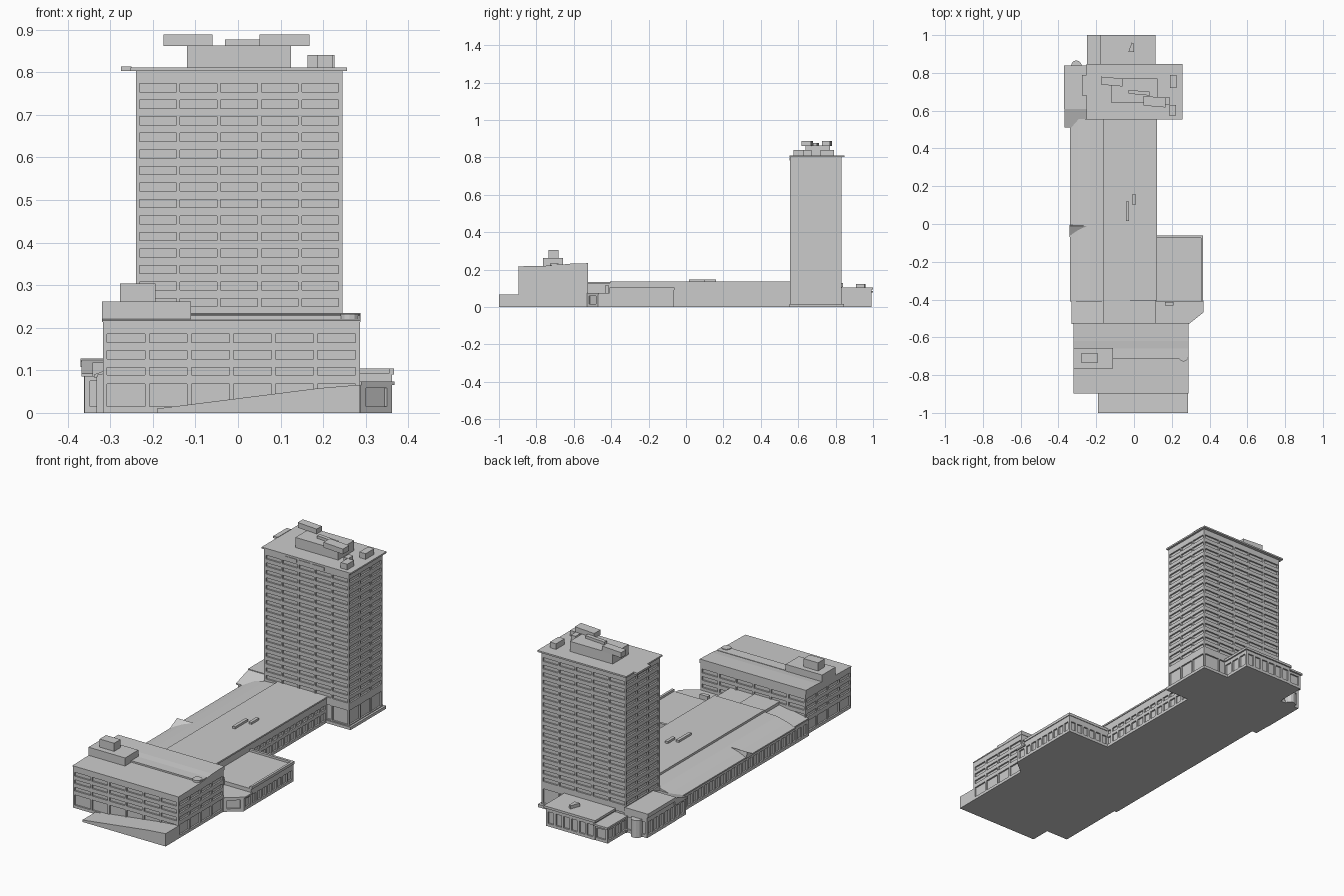
import bpy, bmesh
from mathutils import Vector


def finish(name, bm):
    bmesh.ops.remove_doubles(bm, verts=bm.verts, dist=1e-5)
    bmesh.ops.recalc_face_normals(bm, faces=bm.faces)
    me = bpy.data.meshes.new(name)
    bm.to_mesh(me)
    bm.free()
    ob = bpy.data.objects.new(name, me)
    bpy.context.collection.objects.link(ob)
    return ob


def prism(name, pts, vec):
    """Closed solid: planar outline swept along a vector."""
    bm = bmesh.new()
    a = [bm.verts.new(p) for p in pts]
    b = [bm.verts.new(Vector(p) + Vector(vec)) for p in pts]
    bm.faces.new(a)
    bm.faces.new(b)
    for i in range(len(a)):
        j = (i + 1) % len(a)
        bm.faces.new((a[i], a[j], b[j], b[i]))
    return finish(name, bm)


def box(name, x0, x1, y0, y1, z0, z1):
    return prism(name, [(x0, y0, z0), (x1, y0, z0), (x1, y1, z0), (x0, y1, z0)], (0, 0, z1 - z0))


def spans(start, end, n, gap):
    """n equal window intervals with gaps around each."""
    w = (end - start - gap * (n + 1)) / n
    return [(start + gap + i * (w + gap), start + gap + i * (w + gap) + w) for i in range(n)]


def facade(bm, p, q, cols, rows, height, depth):
    """Wall from p to q (outside on the right) with recessed windows."""
    p, q = Vector((*p, 0)), Vector((*q, 0))
    length = (q - p).length
    d = (q - p) / length
    inward = Vector((-d.y, d.x, 0)) * depth
    us = [0] + [c for s in cols for c in s] + [length]
    zs = [0] + [c for s in rows for c in s] + [height]
    for i in range(len(us) - 1):
        for j in range(len(zs) - 1):
            c = [p + d * u + Vector((0, 0, z)) for u, z in
                 ((us[i], zs[j]), (us[i + 1], zs[j]), (us[i + 1], zs[j + 1]), (us[i], zs[j + 1]))]
            o = [bm.verts.new(v) for v in c]
            if i % 2 and j % 2:
                n = [bm.verts.new(v + inward) for v in c]
                bm.faces.new(n)
                for k in range(4):
                    m = (k + 1) % 4
                    bm.faces.new((o[k], o[m], n[m], n[k]))
            else:
                bm.faces.new(o)


def block(name, outline, counts, rows, height, gap=0.01, depth=0.008):
    """Building volume; counts gives the window columns on each side."""
    bm = bmesh.new()
    for i, n in enumerate(counts):
        p, q = outline[i], outline[(i + 1) % len(outline)]
        length = (Vector(q) - Vector(p)).length
        cols = spans(0, length, n, gap) if n else []
        facade(bm, p, q, cols, rows if n else [], height, depth)
    for z in (0, height):
        bm.faces.new([bm.verts.new((x, y, z)) for x, y in outline])
    return finish(name, bm)


def rect(x0, x1, y0, y1):
    return [(x0, y0), (x1, y0), (x1, y1), (x0, y1)]


# Tower with stacked window rows, plinth and roof slab
rows = [(0.02, 0.095)] + [(0.754 - 0.0388 * i, 0.773 - 0.0388 * i) for i in range(16, -1, -1)]
block("tower", rect(-0.24, 0.245, 0.557, 0.832), (5, 3, 5, 3), rows, 0.803, 0.009)
box("tower_plinth", -0.25, 0.256, 0.553, 0.845, 0, 0.015)
box("tower_roof_slab", -0.252, 0.256, 0.553, 0.848, 0.803, 0.811)
box("roof_ledge_left", -0.275, -0.25, 0.68, 0.79, 0.803, 0.813)
for i in range(3):
    box("top_vent_slot", -0.122 + i * 0.079, -0.053 + i * 0.079, 0.554, 0.56, 0.782, 0.799)

# Tower roof machinery
box("roof_penthouse", -0.12, 0.125, 0.64, 0.77, 0.81, 0.863)
for x0, x1, y0, y1 in ((-0.175, -0.06, 0.728, 0.78), (0.05, 0.168, 0.617, 0.678), (-0.03, 0.085, 0.68, 0.71)):
    top = 0.877 if x0 == -0.03 else 0.888
    prism("penthouse_upper_unit", [(x0, y0 + 0.01, 0.861), (x1, y0, 0.861), (x1, y1 - 0.01, 0.861), (x0, y1, 0.861)],
          (0, 0, top - 0.861))
box("roof_unit_front", 0.185, 0.222, 0.575, 0.63, 0.81, 0.84)
box("roof_unit_back", 0.19, 0.226, 0.72, 0.79, 0.81, 0.84)
box("roof_unit_link", 0.163, 0.19, 0.63, 0.67, 0.81, 0.84)

# Long low hall with flat main roof
hall_rows = [(0.015, 0.055), (0.072, 0.092)]
block("hall", rect(-0.165, 0.117, -0.53, 0.56), (0, 22, 0, 0), hall_rows, 0.128, 0.012)
box("hall_roof", -0.165, 0.121, -0.405, 0.556, 0.128, 0.136)
box("hall_roof_link", -0.165, -0.02, -0.53, -0.405, 0.128, 0.133)
for x, y0, y1 in ((-0.035, 0.015, 0.12), (0.0, 0.1, 0.16)):
    box("hall_skylight", x - 0.008, x + 0.008, y0, y1, 0.135, 0.147)

# Left aisle with sloping roof and small gabled entrance
block("left_aisle", rect(-0.332, -0.16, -0.53, 0.56), (0, 0, 0, 24), [(0.015, 0.068)], 0.085, 0.014)
prism("aisle_roof", [(-0.338, -0.41, 0.083), (-0.16, -0.41, 0.083), (-0.16, -0.41, 0.125),
                     (-0.235, -0.41, 0.121), (-0.295, -0.41, 0.106), (-0.338, -0.41, 0.09)], (0, 0.966, 0))
prism("aisle_roof_end", [(-0.33, -0.53, 0.083), (-0.16, -0.53, 0.083), (-0.16, -0.53, 0.118),
                         (-0.33, -0.53, 0.09)], (0, 0.12, 0))
prism("entrance_gable", [(-0.342, -0.07, 0.085), (-0.342, -0.005, 0.085), (-0.342, -0.01, 0.118)], (0.1, 0, 0))

# Right wing with clipped front corner, stepped in height
block("wing_rear", rect(0.11, 0.362, -0.41, -0.065), (0, 8, 6, 0), [(0.015, 0.06)], 0.093, 0.012)
for x0, x1, y0, y1 in ((0.117, 0.366, -0.075, -0.062), (0.354, 0.366, -0.41, -0.062)):
    box("wing_parapet", x0, x1, y0, y1, 0.09, 0.104)
block("wing_front", [(0.11, -0.53), (0.288, -0.53), (0.362, -0.47), (0.362, -0.4), (0.11, -0.4)],
      (0, 1, 1, 0, 0), [(0.015, 0.058)], 0.068, 0.016)
prism("wing_front_roof", [(0.11, -0.53, 0.066), (0.29, -0.53, 0.066), (0.368, -0.468, 0.066),
                          (0.368, -0.405, 0.066), (0.11, -0.405, 0.066)], (0, 0, 0.008))
box("wing_vent", 0.165, 0.21, -0.432, -0.412, 0.07, 0.115)

# Front office building with pitched roof and rooftop plant
block("front_building", rect(-0.317, 0.286, -0.895, -0.525), (6, 4, 6, 4),
      [(0.015, 0.068), (0.089, 0.107), (0.127, 0.146), (0.165, 0.185)], 0.213)
prism("front_building_roof", [(-0.319, -0.897, 0.213), (-0.319, -0.523, 0.213), (-0.319, -0.523, 0.234),
                              (-0.319, -0.62, 0.231), (-0.319, -0.715, 0.221), (-0.319, -0.897, 0.217)],
      (0.607, 0, 0))
box("plant_room", -0.319, -0.11, -0.765, -0.657, 0.215, 0.262)
box("plant_room_step", -0.11, 0.286, -0.715, -0.66, 0.215, 0.229)
box("plant_tower", -0.277, -0.194, -0.735, -0.683, 0.26, 0.304)
bm = bmesh.new()
bmesh.ops.create_cone(bm, cap_ends=True, segments=12, radius1=0.023, radius2=0.023, depth=0.02)
bmesh.ops.translate(bm, verts=bm.verts, vec=(0.262, -0.705, 0.222))
finish("round_roof_vent", bm)

# Ramp rising to the right along the front
prism("front_ramp", [(-0.19, -1, 0), (0.286, -1, 0), (0.286, -1, 0.066), (0.19, -1, 0.058), (-0.19, -1, 0.01)],
      (0, 0.11, 0))

# Rear annex with roof slab and lower porch
block("rear_annex", rect(-0.175, 0.106, 0.82, 0.993), (0, 3, 6, 2), [(0.015, 0.075)], 0.095, 0.012)
box("rear_annex_roof", -0.18, 0.114, 0.83, 1.0, 0.093, 0.105)
block("rear_porch", rect(-0.245, -0.17, 0.82, 0.99), (0, 0, 1, 3), [(0.015, 0.065)], 0.078, 0.012)
box("rear_porch_roof", -0.25, -0.17, 0.83, 1.0, 0.076, 0.086)
prism("rear_roof_hatch", [(-0.03, 0.91, 0.1), (0.0, 0.91, 0.1), (0.0, 0.955, 0.1), (-0.012, 0.96, 0.1)], (0, 0, 0.022))

# Left annex beside the tower, with a sloping front canopy
block("left_annex", rect(-0.362, -0.23, 0.6, 0.835), (0, 0, 2, 5), [(0.015, 0.08)], 0.11, 0.012)
box("left_annex_roof", -0.37, -0.235, 0.61, 0.84, 0.108, 0.128)
block("left_annex_front", rect(-0.36, -0.23, 0.515, 0.61), (2, 0, 0, 2), [(0.015, 0.075)], 0.088, 0.012)
prism("left_annex_canopy", [(-0.368, 0.51, 0.086), (-0.368, 0.615, 0.086), (-0.368, 0.615, 0.126),
                            (-0.368, 0.51, 0.092)], (0.13, 0, 0))
bm = bmesh.new()
bmesh.ops.create_cone(bm, cap_ends=True, segments=12, radius1=0.028, radius2=0.028, depth=0.09)
bmesh.ops.translate(bm, verts=bm.verts, vec=(-0.305, 0.838, 0.045))
finish("round_bay", bm)
